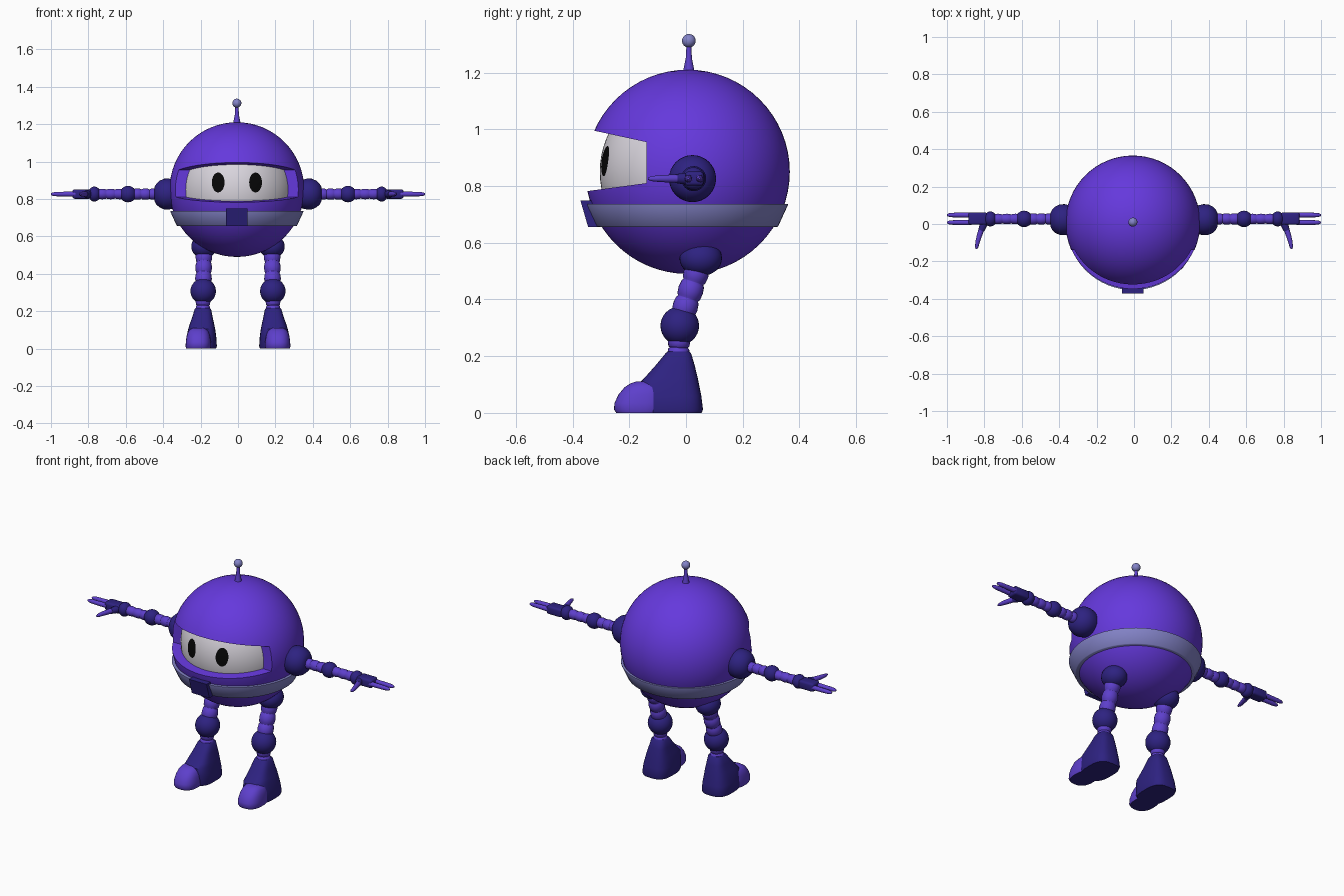
import bpy, bmesh, math
from mathutils import Vector

if "Cube" in bpy.data.objects:
    bpy.data.objects.remove(bpy.data.objects["Cube"])


def material(name, rgb):
    m = bpy.data.materials.new(name)
    m.use_nodes = True
    m.diffuse_color = (*rgb, 1)
    m.node_tree.nodes["Principled BSDF"].inputs["Base Color"].default_value = (*rgb, 1)
    return m


violet = material("violet", (0.13, 0.04, 0.72))
limb = material("limb violet", (0.11, 0.05, 0.60))
navy = material("navy", (0.027, 0.016, 0.22))
lavender = material("lavender", (0.23, 0.23, 0.58))
white = material("white", (0.70, 0.67, 0.73))
black = material("black", (0.002, 0.002, 0.002))


def finish(name, bm, *mats):
    bmesh.ops.recalc_face_normals(bm, faces=bm.faces)
    mesh = bpy.data.meshes.new(name)
    bm.to_mesh(mesh)
    bm.free()
    ob = bpy.data.objects.new(name, mesh)
    bpy.context.collection.objects.link(ob)
    for m in mats:
        mesh.materials.append(m)
    return ob


def ball(name, center, radius, mat, scale=(1, 1, 1), seg=32):
    bm = bmesh.new()
    bmesh.ops.create_uvsphere(bm, u_segments=seg, v_segments=seg // 2, radius=radius)
    bmesh.ops.scale(bm, vec=scale, verts=bm.verts)
    bmesh.ops.translate(bm, vec=center, verts=bm.verts)
    return finish(name, bm, mat)


def loft(rings):
    """Skin a series of point rings and cap both ends."""
    bm = bmesh.new()
    loops = [[bm.verts.new(p) for p in ring] for ring in rings]
    n = len(loops[0])
    for a, b in zip(loops, loops[1:]):
        for i in range(n):
            j = (i + 1) % n
            bm.faces.new((a[i], a[j], b[j], b[i]))
    bm.faces.new(loops[0])
    bm.faces.new(loops[-1])
    return bm


def tube(name, points, radii, mat, sides=20):
    """Round tube along a path with a radius at each point."""
    pts = [Vector(p) for p in points]
    whole = (pts[-1] - pts[0]).normalized()
    ref = Vector((1, 0, 0)) if abs(whole.z) > 0.7 else Vector((0, 0, 1))
    rings = []
    for i, (p, r) in enumerate(zip(pts, radii)):
        t = (pts[min(i + 1, len(pts) - 1)] - pts[max(i - 1, 0)]).normalized()
        u = ref.cross(t).normalized()
        v = t.cross(u)
        rings.append([p + r * (u * math.cos(a) + v * math.sin(a))
                      for a in (math.tau * k / sides for k in range(sides))])
    return finish(name, loft(rings), mat)


def ribbed(name, start, end, radius, count, mat):
    """Limb tube made of bulging segments."""
    a, b = Vector(start), Vector(end)
    pts, radii = [], []
    for k in range(count):
        for f, g in ((0.02, 0.86), (0.12, 0.97), (0.5, 1.04), (0.88, 0.97), (0.98, 0.86)):
            pts.append(a.lerp(b, (k + f) / count))
            radii.append(radius * g)
    return tube(name, pts, radii, mat)


def box(name, center, size, bevel, mat):
    bm = bmesh.new()
    bmesh.ops.create_cube(bm, size=1)
    bmesh.ops.scale(bm, vec=size, verts=bm.verts)
    bmesh.ops.translate(bm, vec=center, verts=bm.verts)
    bmesh.ops.bevel(bm, geom=bm.edges[:], offset=bevel, segments=3, profile=0.5, affect='EDGES')
    return finish(name, bm, mat)


def stacked(sections, power, sides=36):
    """Loft of flat superellipses: (z, front y, back y, half width, x)."""
    def point(a, z, y0, y1, w, x):
        c, s = math.cos(a), math.sin(a)
        return (x + w * math.copysign(abs(c) ** (2 / power), c),
                (y0 + y1) / 2 + (y1 - y0) / 2 * math.copysign(abs(s) ** (2 / power), s), z)
    return loft([[point(math.tau * k / sides, *sec) for k in range(sides)] for sec in sections])


# Round body with the visor opening cut out
CX, CY, CZ, R, FACE_R = -0.006, 0.006, 0.85, 0.36, 0.31
body = ball("body", (CX, CY, CZ), R, violet, seg=64)
opening = [(-0.6, 1.055), (-0.14, 0.955), (-0.14, 0.81), (-0.6, 0.748)]
cutter = finish("visor_cutter", loft([[(x, y, z) for y, z in opening] for x in (-0.6, 0.6)]))
cutter.hide_render = True
cut = body.modifiers.new("visor_opening", 'BOOLEAN')
cut.operation = 'DIFFERENCE'
cut.solver = 'EXACT'
cut.object = cutter
bpy.context.view_layer.objects.active = body
bpy.ops.object.modifier_apply(modifier=cut.name)
bpy.data.objects.remove(cutter)

# Face screen and thin painted eyes that follow its curve
ball("face_screen", (CX, CY, CZ), FACE_R, white, seg=64)
for side, label in ((1, "left"), (-1, "right")):
    bm = bmesh.new()
    bmesh.ops.create_grid(bm, x_segments=12, y_segments=12, size=1)
    for v in bm.verts:
        # square grid to disc, then wrapped on the screen
        u, w = v.co.x, v.co.y
        dx = side * 0.1 + 0.034 * u * math.sqrt(1 - w * w / 2)
        dz = 0.038 + 0.053 * w * math.sqrt(1 - u * u / 2)
        dy = -math.sqrt((FACE_R + 0.003) ** 2 - dx * dx - dz * dz)
        v.co = (CX + dx, CY + dy, CZ + dz)
    eye = finish(label + "_eye", bm, black)
    if eye.data.polygons[0].normal.y > 0:
        eye.data.flip_normals()

# Flared belt and its buckle
tube("belt", [(CX, 0.003, z) for z in (0.655, 0.658, 0.732, 0.736)],
     (0.318, 0.322, 0.356, 0.356), lavender, 64)
buckle = [(-0.372, 0.748), (-0.30, 0.748), (-0.28, 0.655), (-0.345, 0.655)]
finish("buckle", loft([[(CX + x, y, z) for y, z in buckle] for x in (-0.058, 0.058)]), navy)

# Antenna
tube("antenna_stem", [(CX, 0.01, z) for z in (1.195, 1.22, 1.25, 1.30)],
     (0.022, 0.017, 0.011, 0.008), limb)
ball("antenna_tip", (CX, 0.01, 1.312), 0.024, lavender)

AY, AZ = 0.027, 0.826
for s, label in ((1, "left"), (-1, "right")):
    # Arm
    tube(label + "_shoulder", [(s * x, AY - 0.004, AZ) for x in
         (0.30, 0.345, 0.37, 0.395, 0.42, 0.437, 0.447)],
         (0.06, 0.077, 0.083, 0.082, 0.071, 0.055, 0.036), navy, 32)
    ribbed(label + "_upper_arm", (s * 0.43, AY, AZ), (s * 0.56, AY, AZ), 0.029, 3, limb)
    ball(label + "_elbow", (s * 0.588, AY, AZ), 0.044, navy)
    ribbed(label + "_forearm", (s * 0.61, AY, AZ), (s * 0.75, AY, AZ), 0.027, 3, limb)
    ball(label + "_wrist", (s * 0.768, AY, AZ), 0.040, navy, (0.85, 1, 1))

    # Hand with two fingers and a forward thumb
    box(label + "_palm", (s * 0.835, AY + 0.002, AZ), (0.10, 0.066, 0.05), 0.012, navy)
    for k, off in enumerate((-0.019, 0.021)):
        tube(f"{label}_finger_{k + 1}", [(s * x, AY + off, AZ) for x in
             (0.87, 0.92, 0.97, 0.992, 1.0)], (0.014, 0.013, 0.012, 0.009, 0.004), limb, 14)
    tube(label + "_thumb_base", [(s * 0.80, 0.02, AZ), (s * 0.807, -0.01, AZ),
         (s * 0.817, -0.035, AZ)], (0.022, 0.020, 0.016), navy, 14)
    tube(label + "_thumb", [(s * 0.815, -0.025, AZ), (s * 0.826, -0.06, AZ),
         (s * 0.836, -0.095, AZ), (s * 0.841, -0.122, AZ), (s * 0.842, -0.134, AZ)],
         (0.015, 0.014, 0.012, 0.009, 0.004), limb, 14)

    # Leg
    ball(label + "_hip", (s * 0.182, 0.052, 0.545), 0.068, navy, (1, 1.1, 0.92))
    ribbed(label + "_thigh", (s * 0.182, 0.045, 0.52), (s * 0.185, -0.012, 0.345), 0.043, 3, limb)
    ball(label + "_knee", (s * 0.186, -0.022, 0.307), 0.068, navy)
    ribbed(label + "_shin", (s * 0.187, -0.024, 0.27), (s * 0.188, -0.027, 0.19), 0.038, 2, limb)

    # Boot with a rounded toe cap; the sole of the cap is dark
    boot = stacked([(0.0, -0.155, 0.055, 0.080, s * 0.197), (0.012, -0.160, 0.060, 0.084, s * 0.197),
                    (0.06, -0.165, 0.054, 0.080, s * 0.196), (0.105, -0.165, 0.045, 0.072, s * 0.194),
                    (0.125, -0.145, 0.041, 0.067, s * 0.193), (0.17, -0.105, 0.030, 0.054, s * 0.190),
                    (0.21, -0.072, 0.018, 0.044, s * 0.188), (0.217, -0.064, 0.011, 0.037, s * 0.188)], 3)
    finish(label + "_boot", boot, navy)
    tx = s * 0.212
    toe = stacked([(0.0, -0.246, -0.08, 0.064, tx), (0.012, -0.254, -0.07, 0.068, tx),
                   (0.035, -0.252, -0.07, 0.067, tx), (0.065, -0.238, -0.07, 0.063, tx),
                   (0.09, -0.217, -0.08, 0.055, tx), (0.104, -0.196, -0.09, 0.043, tx),
                   (0.111, -0.175, -0.11, 0.026, tx)], 2.5)
    cap = finish(label + "_toe_cap", toe, limb, navy)
    for p in cap.data.polygons:
        p.material_index = 1 if p.normal.z < -0.9 else 0

# Smooth shading with sharp edges kept
bpy.ops.object.select_all(action='DESELECT')
for ob in bpy.context.scene.objects:
    if ob.type == 'MESH':
        ob.select_set(True)
        bpy.context.view_layer.objects.active = ob
bpy.ops.object.shade_smooth_by_angle(angle=math.radians(40))
